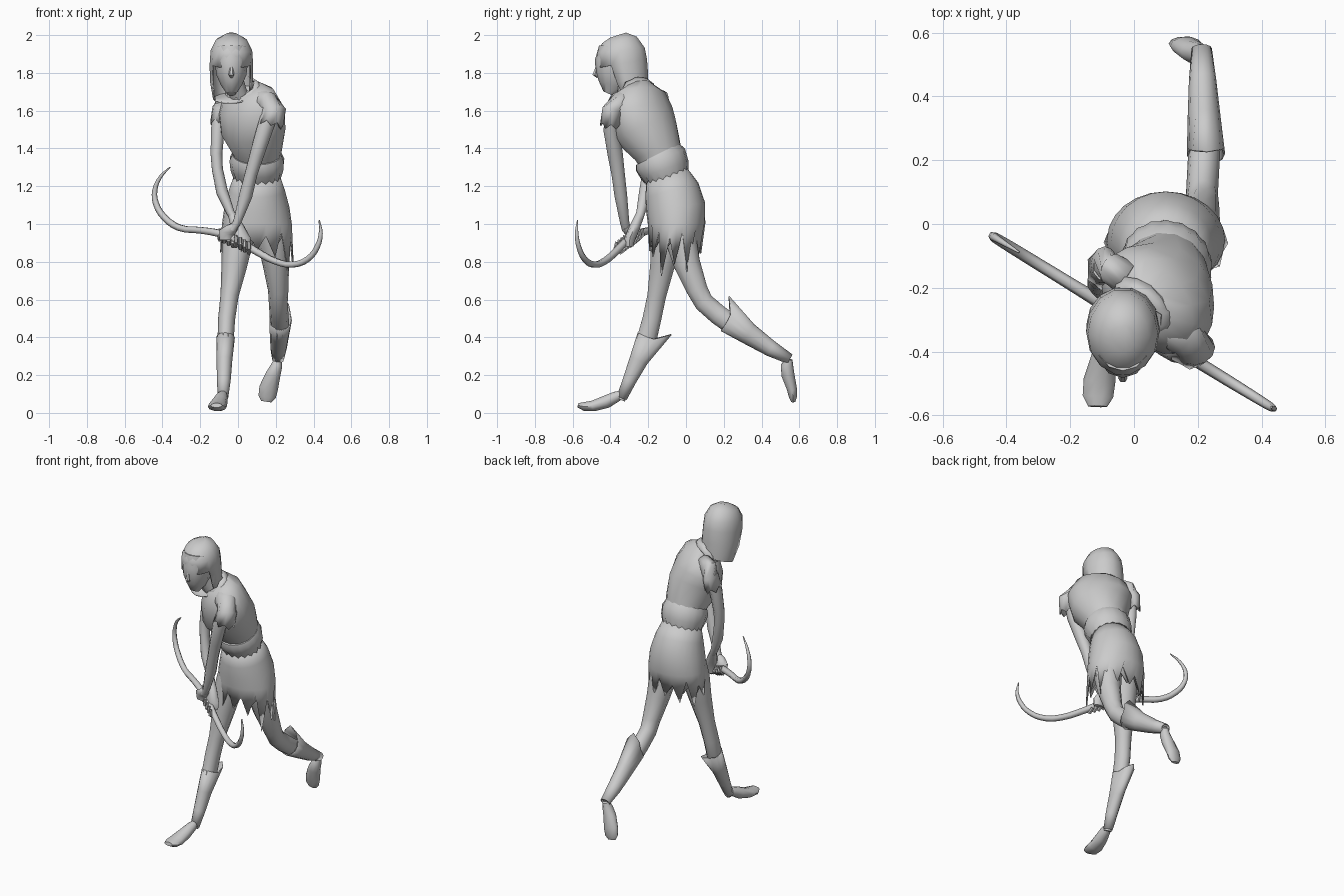
import bpy, bmesh, math
from mathutils import Vector


def loft(name, secs, n=10, caps=True, edge=None, wave=None, cut=None, thick=0):
    """Skin elliptical rings (x, y, z, half width, half depth, yaw) set square to their path."""
    bm = bmesh.new()
    pts = [Vector(s[:3]) for s in secs]
    rings = []
    for i, s in enumerate(secs):
        t = (pts[min(i + 1, len(pts) - 1)] - pts[max(i - 1, 0)]).normalized()
        yaw = math.radians(s[5] if len(s) > 5 else 0)
        u = Vector((math.cos(yaw), math.sin(yaw), 0))
        u = (u - t * u.dot(t)).normalized()
        v = t.cross(u)
        ring = []
        for k in range(n):
            a = 2 * math.pi * k / n
            along, grow = edge(k, a) if edge and i == len(secs) - 1 else (0, 1)
            if wave:
                grow *= wave(i, k)
            ring.append(bm.verts.new(pts[i] + t * along + grow * (
                u * s[3] * math.cos(a) + v * s[4] * math.sin(a))))
        rings.append(ring)
    for r, q in zip(rings, rings[1:]):
        for k in range(n):
            bm.faces.new((r[k], r[(k + 1) % n], q[(k + 1) % n], q[k]))
    if caps:
        bm.faces.new(rings[0])
        bm.faces.new(rings[-1])
    if cut:
        bmesh.ops.delete(bm, geom=[f for f in bm.faces if cut(f.calc_center_median())], context='FACES')
    bmesh.ops.recalc_face_normals(bm, faces=bm.faces)
    for f in bm.faces:
        f.smooth = True
    me = bpy.data.meshes.new(name)
    bm.to_mesh(me)
    bm.free()
    me.set_sharp_from_angle(angle=math.radians(50))
    ob = bpy.data.objects.new(name, me)
    bpy.context.collection.objects.link(ob)
    if thick:
        mod = ob.modifiers.new("thickness", 'SOLIDIFY')
        mod.thickness = thick
    return ob


# Head, face and long hair
hx = -.035
loft("head", [(hx, -.37, 1.94, .085, .09), (hx, -.375, 1.86, .088, .108), (hx, -.38, 1.79, .08, .098),
              (hx, -.39, 1.735, .056, .075), (hx, -.41, 1.69, .024, .03)], 12)
loft("nose", [(hx, -.47, 1.835, .008, .008), (hx, -.483, 1.79, .015, .014), (hx, -.468, 1.777, .008, .006)], 6)
loft("neck", [(.03, -.25, 1.62, .07, .06), (0, -.31, 1.7, .047, .047), (-.02, -.34, 1.78, .045, .05)], 8)
loft("hair", [(hx, -.36, 2.0, .035, .045), (hx, -.352, 1.975, .082, .095), (hx, -.345, 1.92, .11, .13),
              (hx, -.338, 1.85, .115, .137), (hx, -.315, 1.76, .114, .122), (-.03, -.285, 1.665, .102, .092)],
     14, cut=lambda c: (c.z < 1.86 and c.y < -.355) or c.z < 1.68 and abs(c.x - hx) < .07 and c.y < -.3, thick=.008)

# Twisted shirt, gathered waist and collar
loft("shirt", [(.1, -.11, 1.28, .115, .105, -20), (.1, -.15, 1.39, .135, .13, -30),
               (.08, -.215, 1.5, .18, .165, -40), (.07, -.24, 1.6, .2, .145, -42),
               (.05, -.245, 1.68, .165, .115, -42), (.03, -.26, 1.715, .09, .08, -42)], 14)
loft("waist_ruffle", [(.1, -.15, 1.37, .132, .127, -28), (.1, -.135, 1.34, .142, .137, -26),
                      (.1, -.115, 1.29, .138, .13, -23), (.1, -.105, 1.255, .122, .113, -20)],
     36, wave=lambda i, k: 1 + .035 * (k % 2) * (i > 0), edge=lambda k, a: (.015 * (k % 2), 1))
loft("collar", [(.035, -.255, 1.69, .12, .09, -42), (.015, -.28, 1.72, .085, .075, -42)], 14,
     False, edge=lambda k, a: (.012 * (k % 2), 1 + .06 * (k % 3)), thick=.01)


def cuff(k, a):
    return .025 * (k % 2), 1 + .08 * (k % 2)


# Sleeves and arms reaching down to the grip
loft("left_sleeve", [(.09, -.30, 1.65, .06, .07), (.16, -.355, 1.645, .065, .055, 40),
                     (.195, -.39, 1.6, .06, .055), (.18, -.395, 1.54, .062, .055)], 12, False, edge=cuff, thick=.008)
loft("right_sleeve", [(-.02, -.17, 1.665, .055, .06), (-.07, -.14, 1.66, .05, .055, 40),
                      (-.092, -.13, 1.61, .045, .06), (-.1, -.14, 1.55, .045, .06)], 12, False, edge=cuff, thick=.008)
loft("left_arm", [(.175, -.385, 1.61, .045, .04), (.14, -.395, 1.5, .044, .043), (.1, -.375, 1.37, .039, .041),
                  (.07, -.36, 1.27, .034, .036), (.04, -.345, 1.15, .036, .034),
                  (-.005, -.325, 1.01, .022, .025), (-.03, -.315, .97, .02, .024)], 9)
loft("right_arm", [(-.09, -.14, 1.63, .04, .04), (-.108, -.165, 1.5, .037, .044), (-.115, -.185, 1.37, .032, .038),
                   (-.11, -.195, 1.29, .03, .034), (-.085, -.215, 1.17, .032, .034),
                   (-.04, -.24, 1.06, .022, .024), (-.02, -.25, 1.03, .02, .024)], 9)


def bow_y(x):
    return -.31 - .614 * x


# Curved bow lying in one slanted plane
path = [(-.36, 1.3, .2), (-.41, 1.25, .5), (-.44, 1.18, .75), (-.435, 1.11, .9), (-.39, 1.035, 1), (-.31, .98, 1.05),
        (-.2, .967, 1.1), (-.1, .95, 1.2), (0, .912, 1.2), (.1, .853, 1.1), (.2, .802, 1.05), (.29, .785, 1),
        (.37, .815, .9), (.42, .88, .8), (.438, .95, .6), (.43, 1.02, .2)]
cu = bpy.data.curves.new("bow", 'CURVE')
cu.dimensions = '3D'
cu.bevel_depth = .018
cu.bevel_resolution = 1
cu.use_fill_caps = True
cu.resolution_u = 3
sp = cu.splines.new('BEZIER')
sp.bezier_points.add(len(path) - 1)
for p, (x, z, r) in zip(sp.bezier_points, path):
    p.co = (x, bow_y(x), z)
    p.radius = r
    p.handle_left_type = p.handle_right_type = 'AUTO'
bpy.context.collection.objects.link(bpy.data.objects.new("bow", cu))

# Hands with curled fingers
for side, wrist, gx, gz in (("left", (-.015, -.32, .99), -.06, .935), ("right", (-.03, -.245, 1.045), .025, .9)):
    w, g = Vector(wrist), Vector((gx, bow_y(gx), gz))
    back = .025 if side == "right" else -.02
    palm = g + Vector((0, back, .015))
    loft(side + "_hand", [(*w, .022, .024), (*w.lerp(palm, .5), .036, .028), (*palm, .044, .028),
                          (*(palm + Vector((0, 0, -.035))), .038, .022)], 8)
    for j in range(4):
        x = gx - .036 + j * .023
        y, z = bow_y(x), gz - .5 * (x - gx)
        loft(f"{side}_finger_{j + 1}", [(x, y + back, z - .015, .011, .011), (x, y, z - .035, .012, .012),
                                        (x, y - back * 1.2, z - .012, .011, .011),
                                        (x, y - back * .9, z + .022, .008, .008)], 6)


def hem(k, a):
    tip = k % 2 == 0
    return (.05 + .03 * (k % 3) + .07 * (math.cos(a) > .7) if tip else -.06 + .03 * (k % 4 == 1)), 1 if tip else .95


# Ragged skirt, outer layer and shorter inner layer
loft("skirt", [(.1, -.11, 1.285, .112, .105), (.1, -.075, 1.18, .148, .145), (.1, -.055, 1.09, .172, .158),
               (.1, -.05, 1.0, .185, .152), (.1, -.055, .9, .195, .138)], 24, False, edge=hem, thick=.008)
loft("skirt_lining", [(.1, -.06, 1.1, .155, .14), (.1, -.055, 1.0, .168, .132), (.1, -.06, .93, .172, .12)],
     20, False, edge=lambda k, a: (.06 * (k % 2), 1), thick=.006)

# Legs: right one planted forward, left one trailing
loft("right_leg", [(.035, -.07, 1.1, .09, .1), (0, -.1, .93, .085, .09), (-.02, -.125, .78, .068, .068),
                   (-.045, -.155, .62, .048, .052), (-.06, -.18, .5, .045, .052), (-.065, -.205, .4, .043, .055),
                   (-.072, -.27, .24, .034, .036), (-.08, -.345, .07, .023, .024)])
loft("left_leg", [(.16, -.05, 1.1, .1, .1), (.185, -.03, .93, .088, .088), (.2, .005, .79, .07, .074),
                  (.213, .06, .65, .054, .058), (.213, .095, .585, .05, .055), (.217, .17, .52, .05, .056),
                  (.222, .26, .455, .05, .055), (.215, .42, .35, .038, .038), (.21, .54, .28, .022, .022)])


def boot_tip(k, a):
    s = max(math.sin(a), 0) ** 4
    return -.01 + .06 * s, 1 + .75 * s


# Boots with a swept back point on the calf
loft("right_boot", [(-.08, -.34, .08, .028, .028), (-.075, -.3, .17, .036, .036), (-.072, -.25, .28, .042, .05),
                    (-.065, -.195, .41, .049, .062)], 12, False, edge=boot_tip, thick=.006)
loft("left_boot", [(.212, .55, .285, .032, .028), (.215, .45, .34, .043, .043), (.22, .33, .42, .052, .058),
                   (.226, .21, .495, .06, .066)], 12, False, edge=boot_tip, thick=.006)
loft("right_foot", [(-.08, -.335, .1, .022, .022), (-.085, -.37, .085, .032, .03), (-.095, -.42, .06, .04, .036),
                    (-.108, -.49, .037, .05, .03), (-.113, -.54, .034, .048, .024), (-.114, -.572, .04, .03, .012)])
loft("left_foot", [(.212, .545, .285, .02, .02), (.205, .535, .25, .03, .034), (.185, .54, .2, .04, .036),
                   (.162, .56, .13, .05, .028), (.154, .566, .085, .046, .022), (.15, .568, .06, .028, .012)])
